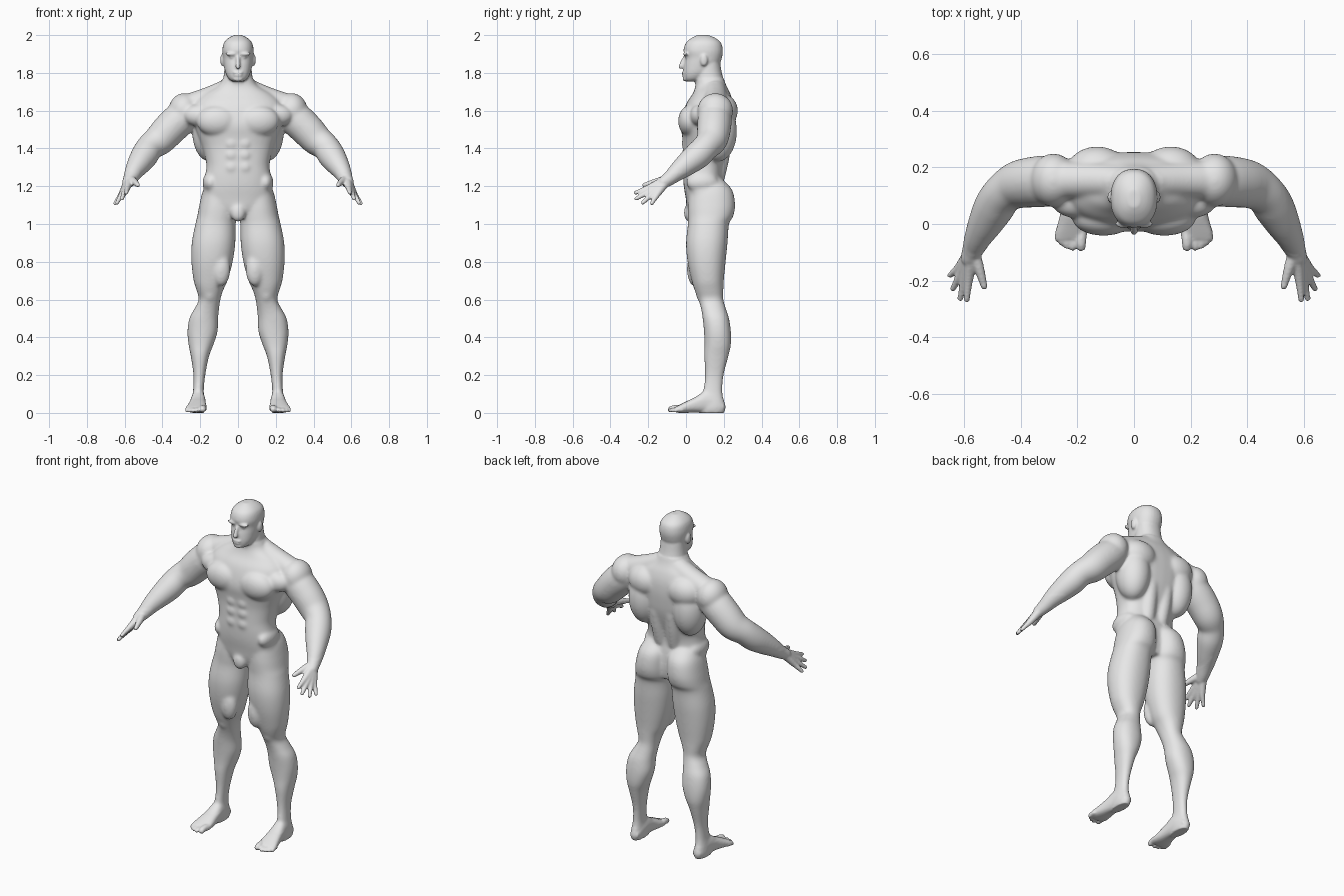
import bpy, bmesh, math
from mathutils import Vector, Matrix

VOXEL = 0.006
bm = bmesh.new()


def spline(rows, steps=5):
    """Catmull-Rom interpolation of rows of numbers."""
    out = []
    for i in range(len(rows) - 1):
        p0, p1 = rows[max(i - 1, 0)], rows[i]
        p2, p3 = rows[i + 1], rows[min(i + 2, len(rows) - 1)]
        for k in range(steps):
            t = k / steps
            out.append([0.5 * (2 * b + (c - a) * t + (2 * a - 5 * b + 4 * c - d) * t * t
                               + (3 * b - a - 3 * c + d) * t ** 3)
                        for a, b, c, d in zip(p0, p1, p2, p3)])
    out.append(list(rows[-1]))
    return out


def skin(rings):
    """Closed surface through rings of points."""
    vs = [[bm.verts.new(p) for p in ring] for ring in rings]
    n = len(vs[0])
    for a, b in zip(vs, vs[1:]):
        for i in range(n):
            j = (i + 1) % n
            bm.faces.new((a[i], a[j], b[j], b[i]))
    bm.faces.new(vs[0][::-1])
    bm.faces.new(vs[-1])


def loft(rows, s=1, axis='z', power=2.2, n=32):
    """Rows (t, a0, a1, b0, b1): rounded sections by their bounds along an axis."""
    rings = []
    for t, a0, a1, b0, b1 in spline(rows):
        ring = []
        for i in range(n):
            c, d = math.cos(math.tau * i / n), math.sin(math.tau * i / n)
            c = math.copysign(abs(c) ** (2 / power), c)
            d = math.copysign(abs(d) ** (2 / power), d)
            a = (a0 + a1) / 2 + c * (a1 - a0) / 2
            b = (b0 + b1) / 2 + d * (b1 - b0) / 2
            ring.append((s * a, b, t) if axis == 'z' else (s * a, t, b))
        rings.append(ring)
    skin(rings)


def tube(rows, s=1, n=20):
    """Rows (x, y, z, radius): round limb with rounded ends."""
    pts = [(Vector((s * r[0], r[1], r[2])), r[3]) for r in spline(rows)]
    for end, inner in ((0, 1), (-1, -2)):
        p, r = pts[end]
        d = (p - pts[inner][0]).normalized()
        tips = [(p + d * r * 0.5, r * 0.85), (p + d * r * 0.9, r * 0.4)]
        pts = tips[::-1] + pts if end == 0 else pts + tips
    rings = []
    for i, (p, r) in enumerate(pts):
        t = (pts[min(i + 1, len(pts) - 1)][0] - pts[max(i - 1, 0)][0]).normalized()
        u = t.cross(Vector((0.3, 0.2, 1))).normalized()
        v = t.cross(u)
        rings.append([p + r * (u * math.cos(math.tau * k / n) + v * math.sin(math.tau * k / n))
                      for k in range(n)])
    skin(rings)


def ball(x, y, z, rx, ry, rz, s=1):
    m = Matrix.Translation((s * x, y, z)) @ Matrix.Diagonal((rx, ry, rz, 1))
    bmesh.ops.create_uvsphere(bm, u_segments=28, v_segments=18, radius=1, matrix=m)


# Torso: height, half width, front, back
torso = [(1.03, .09, .03, .20), (1.08, .15, .008, .21), (1.14, .183, -.002, .21),
         (1.20, .18, -.012, .203), (1.26, .173, -.016, .195), (1.32, .168, -.016, .205),
         (1.40, .188, -.014, .23), (1.46, .21, -.02, .245), (1.52, .23, -.028, .252),
         (1.58, .24, -.018, .255), (1.64, .23, .003, .25), (1.69, .18, .035, .235),
         (1.73, .11, .05, .215), (1.77, .08, .052, .20)]
loft([(z, -w, w, f, b) for z, w, f, b in torso], power=2.4)
ball(0, .018, 1.06, .04, .03, .05)

# Neck and head
loft([(1.66, -.10, .10, .05, .22), (1.74, -.083, .083, .05, .205),
      (1.80, -.074, .074, .05, .19), (1.86, -.07, .07, .06, .18)])
head = [(1.755, .03, .0, .06), (1.77, .05, -.01, .10), (1.80, .066, -.014, .14),
        (1.84, .075, -.011, .175), (1.88, .08, -.005, .19), (1.92, .083, -.013, .195),
        (1.96, .074, .0, .185), (1.985, .05, .03, .155), (2.0, .02, .06, .12)]
loft([(z, -w, w, f, b) for z, w, f, b in head], power=2.25)
# Nose, lips and chin
tube([(0, -.006, 1.885, .009), (0, -.018, 1.858, .011), (0, -.027, 1.832, .013)])
ball(0, -.014, 1.801, .026, .009, .006)
ball(0, -.013, 1.787, .022, .009, .006)
ball(0, -.004, 1.768, .026, .014, .013)

leg = [(1.24, .02, .15, .06, .19), (1.18, .005, .185, .02, .245), (1.10, .004, .205, .01, .26),
       (1.04, .006, .216, .01, .25), (1.0, .012, .226, .01, .228), (.9, .014, .245, 0, .22),
       (.8, .028, .247, .008, .21), (.7, .055, .235, .03, .20), (.65, .078, .22, .045, .198),
       (.6, .093, .208, .065, .198), (.55, .10, .232, .08, .212), (.5, .105, .258, .088, .228),
       (.43, .108, .268, .095, .238), (.36, .13, .262, .098, .238), (.3, .153, .25, .096, .225),
       (.2, .173, .236, .10, .20), (.12, .181, .238, .09, .193), (.07, .178, .245, .07, .20),
       (.03, .175, .248, .06, .21), (0, .18, .243, .07, .20)]
foot = [(.20, .185, .235, .012, .05), (.15, .175, .245, 0, .10), (.10, .172, .25, 0, .115),
        (.05, .17, .258, .002, .085), (0, .166, .27, 0, .06), (-.03, .165, .278, 0, .045),
        (-.055, .17, .278, .002, .032)]
toes = [(.187, -.082, .018), (.217, -.086, .012), (.238, -.08, .0115),
        (.256, -.069, .011), (.271, -.055, .0105)]
arm = [(.24, .155, 1.60, .075), (.30, .152, 1.56, .09), (.36, .148, 1.505, .09),
       (.415, .137, 1.447, .084), (.465, .105, 1.408, .073), (.495, .06, 1.362, .073),
       (.525, .005, 1.318, .063), (.551, -.045, 1.278, .05), (.57, -.09, 1.24, .038),
       (.582, -.12, 1.22, .032)]
# Knuckle and tip of each finger
fingers = [((.585, -.19, 1.195), (.592, -.268, 1.165)), ((.597, -.182, 1.18), (.615, -.265, 1.133)),
           ((.608, -.168, 1.168), (.641, -.230, 1.112)), ((.615, -.15, 1.16), (.651, -.182, 1.108))]

for s in (1, -1):
    # Legs, feet and toes
    loft(leg, s)
    loft(foot, s, axis='y', power=2.4)
    for x, y, r in toes:
        tube([(x - .004, -.02, r + .006, r), (x, y / 2 - .02, r + .006, r), (x, y, r, r * .9)], s)
    ball(.15, .082, .635, .035, .03, .05, s)            # kneecap
    ball(.09, .045, .76, .05, .04, .09, s)              # inner thigh

    # Arms, palms and fingers
    tube(arm, s)
    for k, t in fingers:
        mid = [(a + b) / 2 for a, b in zip(k, t)]
        tube([(.576, -.10, 1.234, .027), (*k, .0175), (*mid, .0135), (*t, .0105)], s)
    tube([(.57, -.10, 1.235, .025), (.55, -.152, 1.225, .019), (.53, -.222, 1.206, .012)], s)

    # Shoulder, chest and back muscles
    tube([(.04, .15, 1.715, .06), (.15, .155, 1.663, .065), (.25, .155, 1.625, .068)], s)
    ball(.285, .155, 1.60, .083, .095, .093, s)
    ball(.108, .022, 1.545, .112, .064, .083, s)
    ball(.20, .075, 1.575, .09, .055, .06, s)
    ball(.15, .17, 1.49, .093, .10, .16, s)
    ball(.13, .19, 1.60, .108, .085, .09, s)
    tube([(.045, .165, 1.25, .042), (.05, .185, 1.35, .045), (.052, .20, 1.45, .045)], s)

    # Stomach muscles and flanks
    for z in (1.425, 1.365, 1.30):
        ball(.035, -.004, z, .034, .02, .03, s)
    ball(.145, .085, 1.22, .043, .085, .055, s)

    # Brow, eye and ear
    ball(.034, .0, 1.9, .034, .015, .010, s)
    ball(.031, .006, 1.882, .013, .011, .008, s)
    ball(.082, .095, 1.868, .012, .02, .033, s)

bmesh.ops.recalc_face_normals(bm, faces=bm.faces[:])
mesh = bpy.data.meshes.new("body")
bm.to_mesh(mesh)
bm.free()
body = bpy.data.objects.new("body", mesh)
bpy.context.collection.objects.link(body)

# Fuse all parts into one skin
remesh = body.modifiers.new("fuse", 'REMESH')
remesh.mode = 'VOXEL'
remesh.voxel_size = VOXEL
dg = bpy.context.evaluated_depsgraph_get()
fused = bpy.data.meshes.new_from_object(body.evaluated_get(dg))
body.modifiers.clear()
body.data = fused

# Soften the large muscles, keep face, hands and toes crisp
bm = bmesh.new()
bm.from_mesh(fused)
axes = dict(use_axis_x=True, use_axis_y=True, use_axis_z=True)
large = [v for v in bm.verts if .07 < v.co.z < 1.75 and not (abs(v.co.x) > .52 and v.co.z < 1.27)]
for i in range(14):
    bmesh.ops.smooth_vert(bm, verts=large, factor=.5, **axes)
for i in range(2):
    bmesh.ops.smooth_vert(bm, verts=bm.verts[:], factor=.5, **axes)
for f in bm.faces:
    f.smooth = True
    f.material_index = 0
bm.to_mesh(fused)
bm.free()

grey = bpy.data.materials.new("plain grey")
grey.diffuse_color = (.8, .8, .8, 1)
fused.materials.clear()
fused.materials.append(grey)
